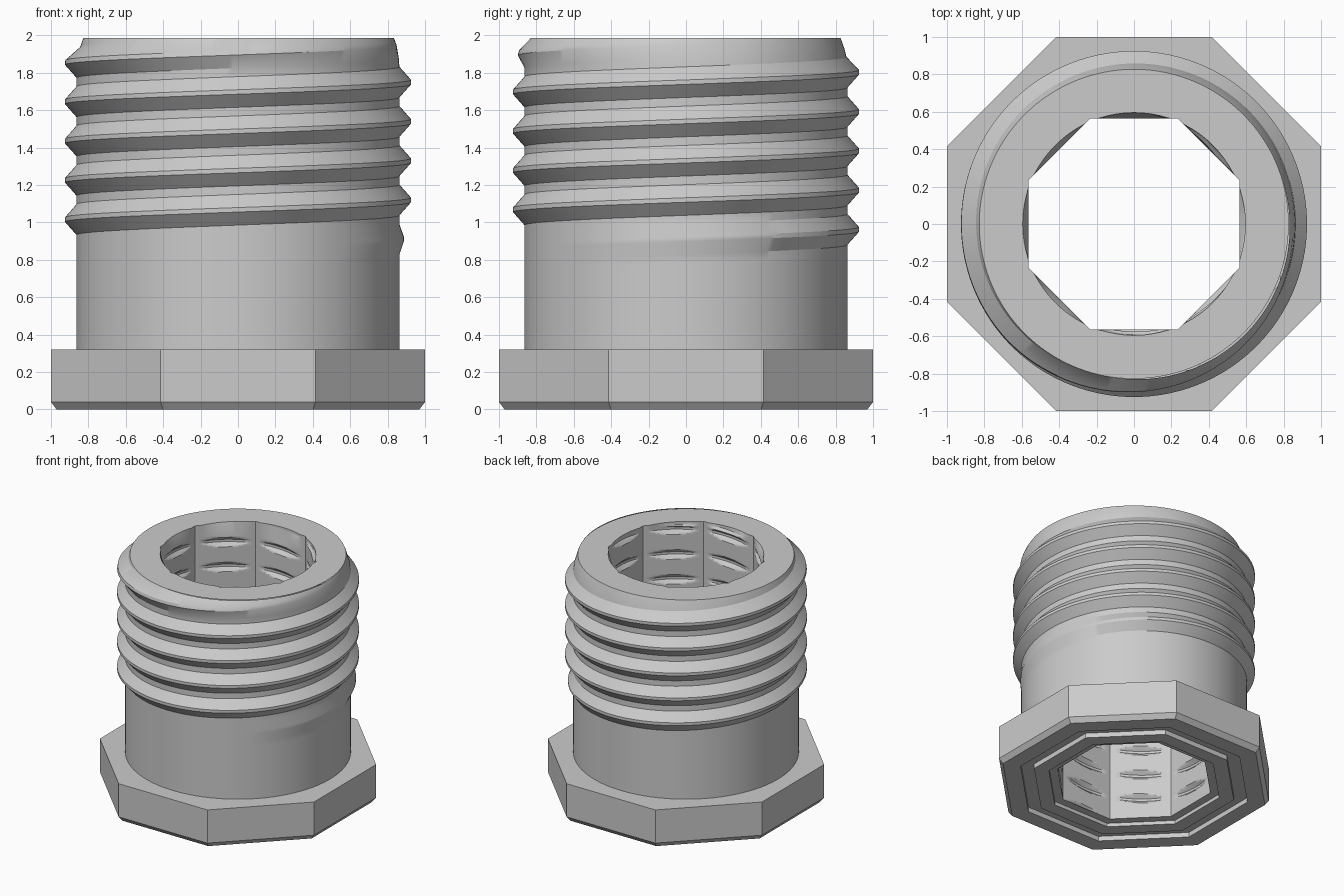
import bpy, bmesh, math

old = bpy.data.objects.get("Cube")
if old:
    bpy.data.objects.remove(old, do_unlink=True)

COLS, PITCH, TOP, BORE = 192, 0.21, 1.985, 0.565

grey = bpy.data.materials.new("plain grey")
grey.use_nodes = True
colour = (0.6, 0.6, 0.6, 1)
grey.diffuse_color = colour
grey.node_tree.nodes["Principled BSDF"].inputs["Base Color"].default_value = colour


def ramp(v, a, b):
    return min(1, max(0, (v - a) / (b - a)))


def finish(bm, name, smooth):
    bmesh.ops.remove_doubles(bm, verts=bm.verts, dist=0.0002)
    bmesh.ops.recalc_face_normals(bm, faces=bm.faces)
    mesh = bpy.data.meshes.new(name)
    bm.to_mesh(mesh)
    bm.free()
    mesh.materials.append(grey)
    obj = bpy.data.objects.new(name, mesh)
    bpy.context.collection.objects.link(obj)
    if smooth:
        bpy.ops.object.select_all(action='DESELECT')
        obj.select_set(True)
        bpy.context.view_layer.objects.active = obj
        bpy.ops.object.shade_smooth_by_angle(angle=math.radians(28))


def helical_wall(bm, offsets, low, radius):
    """Tube whose rows climb one pitch per turn, clipped flat at both ends."""
    columns = []
    for i in range(COLS + 1):
        a = math.tau * i / COLS
        column = []
        for turn in range(-10, 3):
            crest = 1.75 + PITCH * (turn + i / COLS)
            for d in offsets:
                z = min(TOP, max(low, crest + d))
                r = radius(a, z, crest, d)
                column.append(bm.verts.new((r * math.cos(a), r * math.sin(a), z)))
        columns.append(column)
    for left, right in zip(columns, columns[1:]):
        for k in range(len(left) - 1):
            if right[k + 1].co.z - left[k].co.z > 1e-6:
                bm.faces.new((left[k], right[k], right[k + 1], left[k + 1]))
    return [c[-1] for c in columns]


def outer_radius(a, z, crest, d):
    body = 0.863 - 0.036 * ramp(z, 1.85, TOP) ** 1.5
    height = ramp(crest, 0.88, 0.96) * (1 - ramp(crest, 1.88, 1.97))
    return body + 0.062 * height * (1 - ramp(abs(z - crest), 0.012, 0.082))


def bore_radius(a, z, crest, d):
    # octagonal hole with a shallow helical groove and an eased mouth
    step = math.pi / 4
    octagon = BORE / math.cos((a + step / 2) % step - step / 2)
    groove = min(0.595, 0.605 - abs(z - crest))
    mouth = 0.595 - 0.06 * (1 - ramp(z, 1.90, 1.96))
    return max(octagon, groove, mouth)


# Threaded tube: outside, bore and flat rim
bm = bmesh.new()
outer = helical_wall(bm, (-0.082, -0.012, 0.012, 0.082), 0.32, outer_radius)
groove_rows = [k * 0.01 for k in range(-5, 6)]
inner = helical_wall(bm, groove_rows, 0.03, bore_radius)
for i in range(COLS):
    bm.faces.new((outer[i], outer[i + 1], inner[i + 1], inner[i]))
finish(bm, "threaded_tube", True)

# Octagonal head: chamfered flange with a groove and counterbore underneath
profile = [(0.78, 0.32), (1, 0.32), (1, 0.04), (0.97, 0), (0.84, 0), (0.84, 0.04),
           (0.74, 0.04), (0.74, 0), (0.63, 0), (0.63, 0.03), (BORE, 0.03)]
bm = bmesh.new()
loops = []
for apothem, z in profile:
    r = apothem / math.cos(math.pi / 8)
    angles = [math.pi / 8 + k * math.pi / 4 for k in range(8)]
    loops.append([bm.verts.new((r * math.cos(a), r * math.sin(a), z)) for a in angles])
for lower, upper in zip(loops, loops[1:]):
    for k in range(8):
        n = (k + 1) % 8
        bm.faces.new((lower[k], lower[n], upper[n], upper[k]))
finish(bm, "octagonal_head", False)
